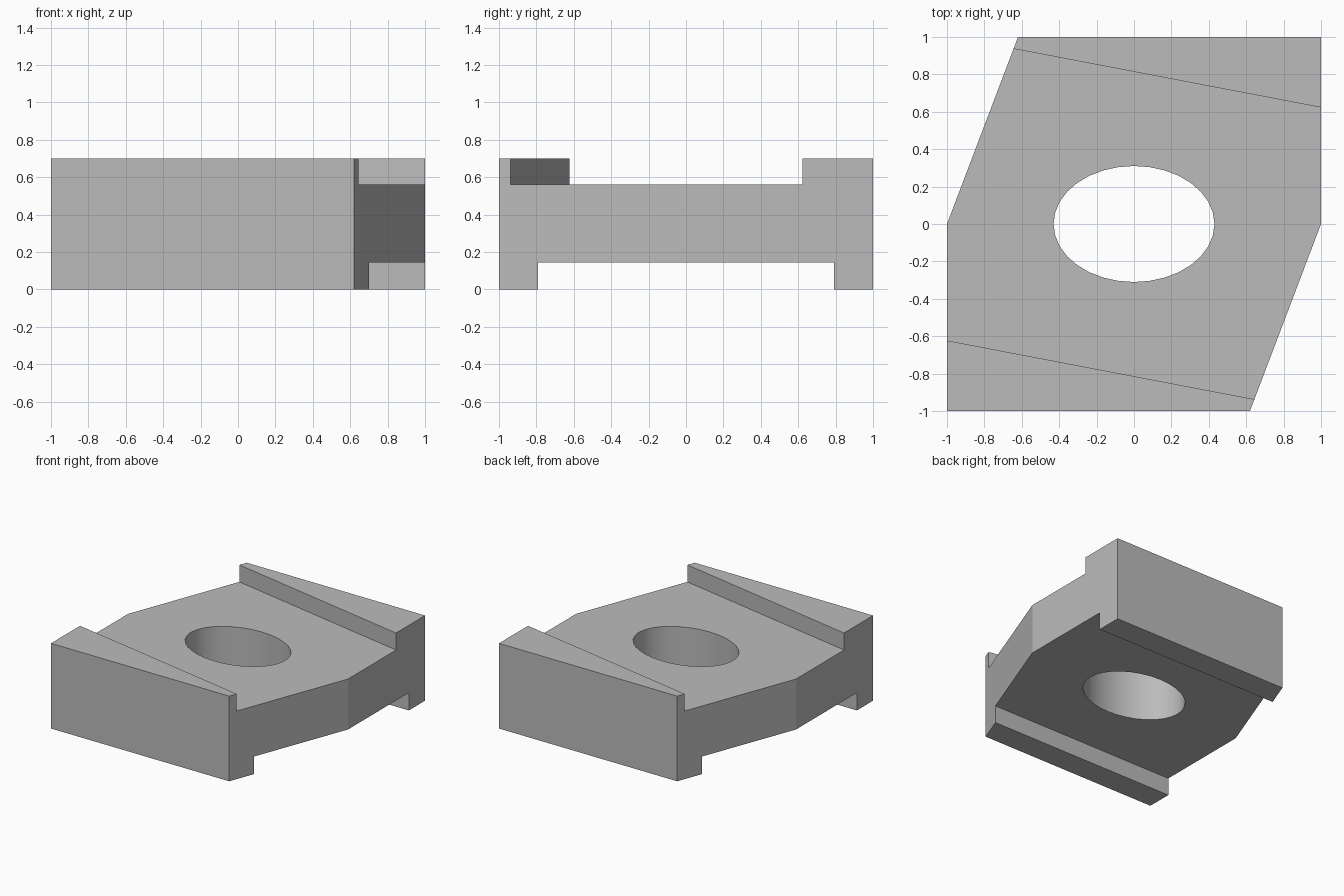
import bpy, bmesh
from math import cos, sin, tau

if "Cube" in bpy.data.objects:
    bpy.data.objects.remove(bpy.data.objects["Cube"])

HEIGHT = 0.7

grey = bpy.data.materials.new("plain grey")
grey.use_nodes = True
grey.diffuse_color = (0.5, 0.5, 0.5, 1)
grey.node_tree.nodes["Principled BSDF"].inputs["Base Color"].default_value = (0.5, 0.5, 0.5, 1)


def prism(name, outline, z0, z1):
    """Extrude a flat outline from z0 up to z1."""
    bm = bmesh.new()
    base = bm.faces.new([bm.verts.new((x, y, z0)) for x, y in outline])
    top = bmesh.ops.extrude_face_region(bm, geom=[base])["geom"]
    bmesh.ops.translate(bm, vec=(0, 0, z1 - z0),
                        verts=[v for v in top if isinstance(v, bmesh.types.BMVert)])
    bmesh.ops.recalc_face_normals(bm, faces=bm.faces)
    mesh = bpy.data.meshes.new(name)
    bm.to_mesh(mesh)
    bm.free()
    mesh.materials.append(grey)
    obj = bpy.data.objects.new(name, mesh)
    bpy.context.collection.objects.link(obj)
    return obj


def half_turn(points):
    """Complete an outline that repeats after half a turn about z."""
    return points + [(-x, -y) for x, y in points]


# Six-sided block
block = prism("clamp_block", half_turn([(-1, -1), (0.62, -1), (1, 0)]), 0, HEIGHT)

# Slanted top channel, straight bottom channel and oval through hole
slope = -0.191
cutters = [
    prism("top_channel_cutter",
          half_turn([(-2, -0.814 - 2 * -slope * -1), (2, -0.814 + 2 * slope)]), 0.56, 1),
    prism("bottom_channel_cutter", half_turn([(-2, -0.79), (2, -0.79)]), -1, 0.145),
    prism("hole_cutter",
          [(0.43 * cos(tau * i / 32), 0.31 * sin(tau * i / 32)) for i in range(32)], -1, 2),
]
for cutter in cutters:
    cutter.hide_render = True
    cut = block.modifiers.new(cutter.name, "BOOLEAN")
    cut.operation = "DIFFERENCE"
    cut.solver = "EXACT"
    cut.object = cutter

# Apply the cuts and discard the cutters
bpy.context.view_layer.objects.active = block
block.select_set(True)
for cutter in cutters:
    bpy.ops.object.modifier_apply(modifier=cutter.name)
    bpy.data.objects.remove(cutter)

# Smooth hole wall, sharp block edges
bpy.ops.object.shade_smooth_by_angle(angle=0.35)
